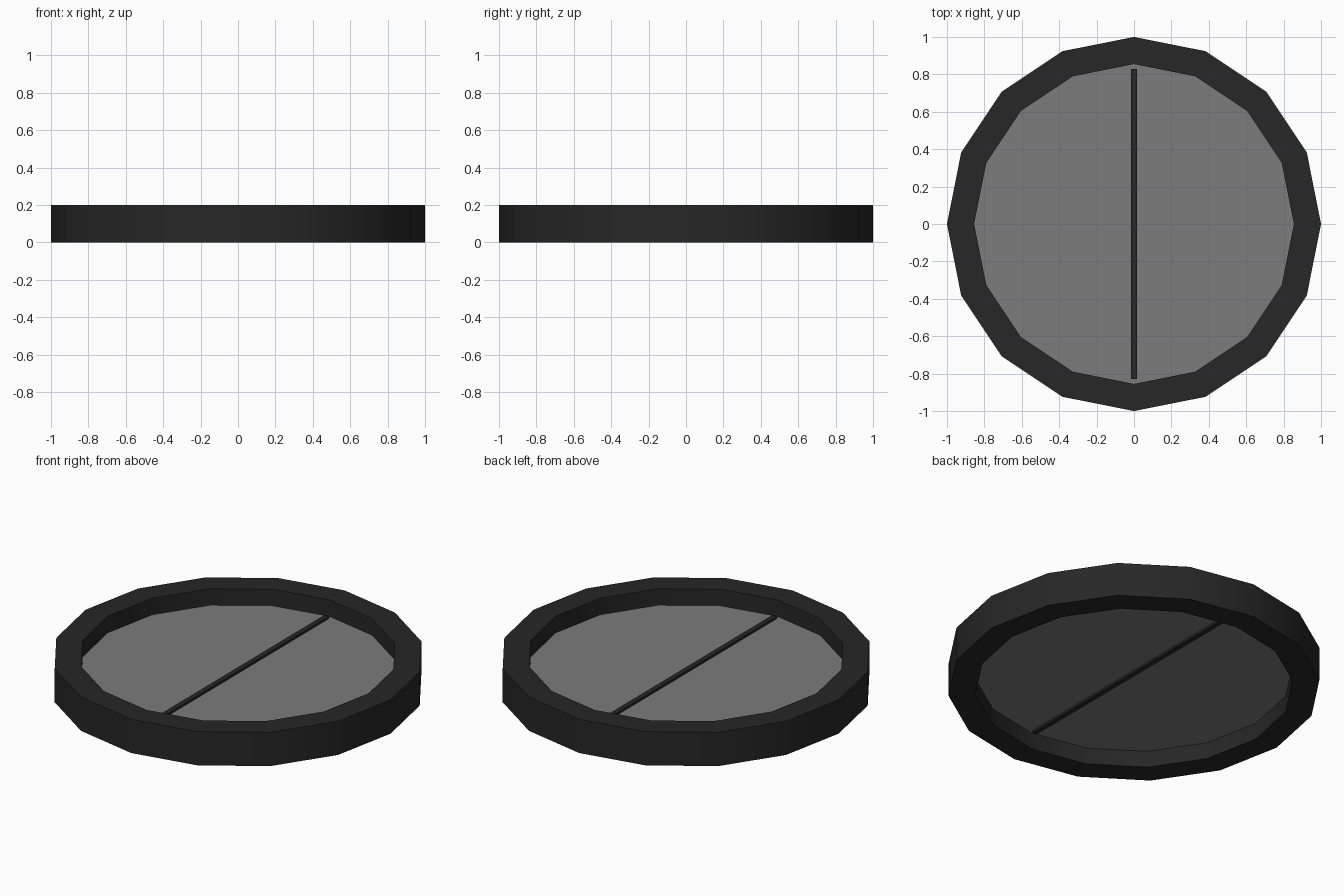
import bpy, bmesh, math

if "Cube" in bpy.data.objects:
    bpy.data.objects.remove(bpy.data.objects["Cube"])

SIDES = 16
OUTER, INNER, HEIGHT = 1.0, 0.855, 0.2
MID = HEIGHT / 2


def material(name, value):
    mat = bpy.data.materials.new(name)
    mat.diffuse_color = (value, value, value, 1)
    mat.use_nodes = True
    mat.node_tree.nodes["Principled BSDF"].inputs["Base Color"].default_value = mat.diffuse_color
    return mat


def make_object(name, bm, mat):
    bmesh.ops.recalc_face_normals(bm, faces=bm.faces)
    mesh = bpy.data.meshes.new(name)
    bm.to_mesh(mesh)
    bm.free()
    mesh.materials.append(mat)
    obj = bpy.data.objects.new(name, mesh)
    bpy.context.collection.objects.link(obj)
    return obj


def circle(bm, radius, z):
    return [bm.verts.new((radius * math.cos(math.tau * i / SIDES),
                          radius * math.sin(math.tau * i / SIDES), z))
            for i in range(SIDES)]


dark = material("dark_frame", 0.02)
grey = material("grey_glass", 0.2)

# Ring frame: rectangular section swept round sixteen sides
bm = bmesh.new()
section = [(OUTER, 0), (OUTER, HEIGHT), (INNER, HEIGHT), (INNER, 0)]
loops = [circle(bm, r, z) for r, z in section]
for k in range(4):
    a, b = loops[k], loops[(k + 1) % 4]
    for i in range(SIDES):
        j = (i + 1) % SIDES
        bm.faces.new((a[i], a[j], b[j], b[i]))
frame = make_object("ring_frame", bm, dark)
bpy.context.view_layer.objects.active = frame
frame.select_set(True)
bpy.ops.object.shade_smooth_by_angle(angle=math.radians(30))

# Thin pane halfway up the ring
bm = bmesh.new()
low, high = circle(bm, INNER, MID - 0.002), circle(bm, INNER, MID + 0.002)
bm.faces.new(low)
bm.faces.new(high)
make_object("pane", bm, grey)

# Straight bar across the pane, showing on both sides
bm = bmesh.new()
bmesh.ops.create_cube(bm, size=1)
bmesh.ops.scale(bm, vec=(0.03, 1.66, 0.03), verts=bm.verts)
bmesh.ops.translate(bm, vec=(0, 0, MID), verts=bm.verts)
make_object("cross_bar", bm, dark)
